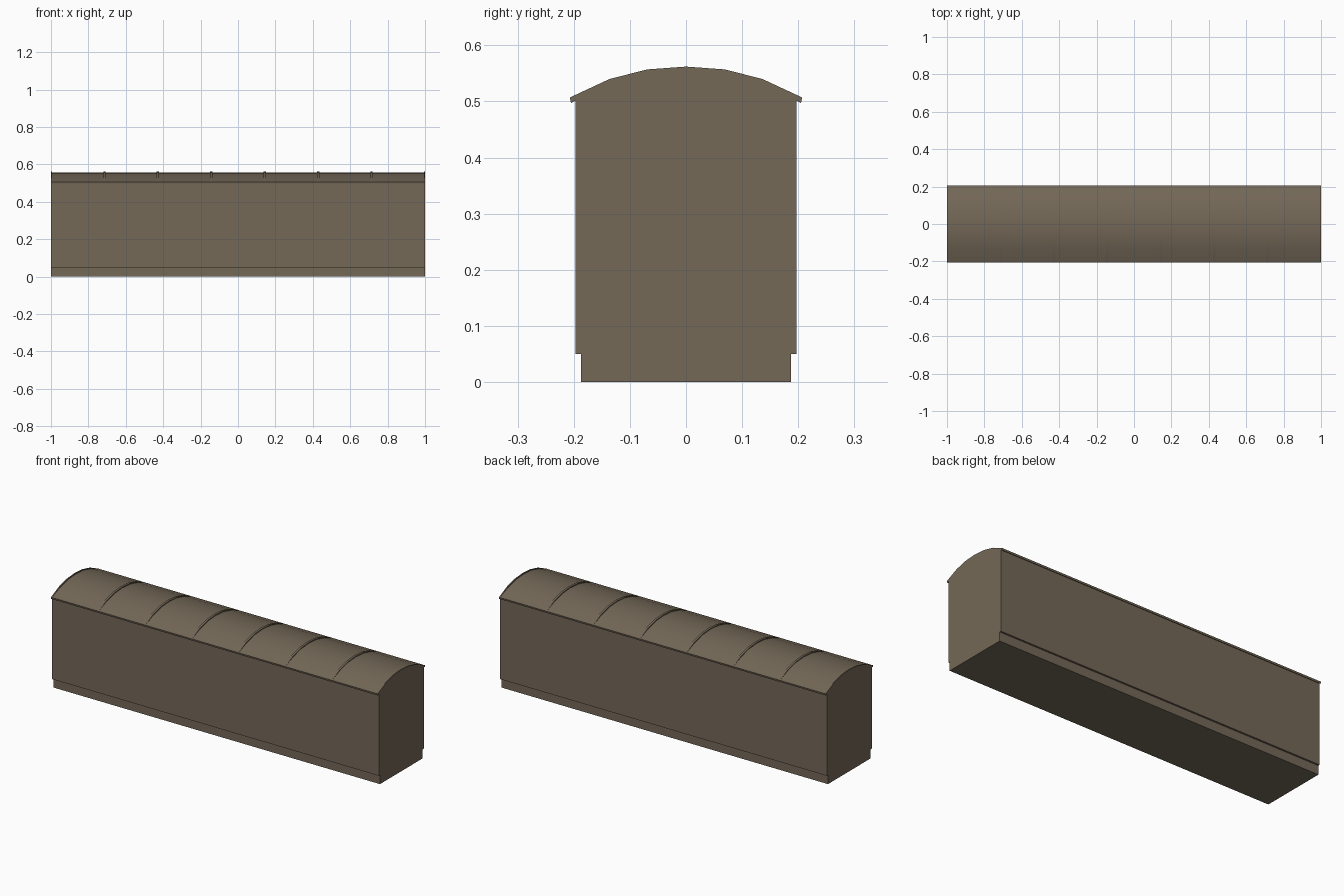
import bpy, math

if "Cube" in bpy.data.objects:
    bpy.data.objects.remove(bpy.data.objects["Cube"])

brown = bpy.data.materials.new("dull_brown")
brown.diffuse_color = (0.174, 0.138, 0.096, 1)
brown.use_nodes = True
brown.node_tree.nodes["Principled BSDF"].inputs["Base Color"].default_value = brown.diffuse_color


def extrude_profile(name, profile, x0, x1):
    """Closed (y, z) outline, counter-clockwise seen from +x, extruded along x."""
    n = len(profile)
    verts = [(x, y, z) for x in (x0, x1) for y, z in profile]
    faces = [tuple(range(n))[::-1], tuple(range(n, 2 * n))]
    faces += [(i, (i + 1) % n, n + (i + 1) % n, n + i) for i in range(n)]
    mesh = bpy.data.meshes.new(name)
    mesh.from_pydata(verts, [], faces)
    mesh.materials.append(brown)
    mesh.shade_smooth()
    mesh.set_sharp_from_angle(angle=math.radians(30))
    obj = bpy.data.objects.new(name, mesh)
    bpy.context.collection.objects.link(obj)
    return obj


def box_profile(half, z0, z1):
    return [(-half, z0), (half, z0), (half, z1), (-half, z1)]


def roof_profile(drop):
    """Six-segment arched top with a small drip edge at the eaves."""
    right = [(0.207, 0.507), (0.136, 0.540 - drop), (0.069, 0.557 - drop)]
    top = right + [(0, 0.562 - drop)] + [(-y, z) for y, z in reversed(right)]
    return ([(-0.205, 0.497), (-0.197, 0.501), (0.197, 0.501), (0.205, 0.497)]
            + top)


# Recessed base and main body
extrude_profile("base", box_profile(0.187, 0, 0.05), -1, 1)
extrude_profile("body", box_profile(0.197, 0.05, 0.501), -1, 1)

# Arched roof skin, set slightly below the ribs
extrude_profile("roof", roof_profile(0.005), -0.999, 0.999)

# Eight roof ribs, with half-width ones at both ends
for i in range(8):
    x = -1 + i * 2 / 7
    extrude_profile(f"roof_rib_{i + 1}", roof_profile(0),
                    max(x - 0.006, -1), min(x + 0.006, 1))
